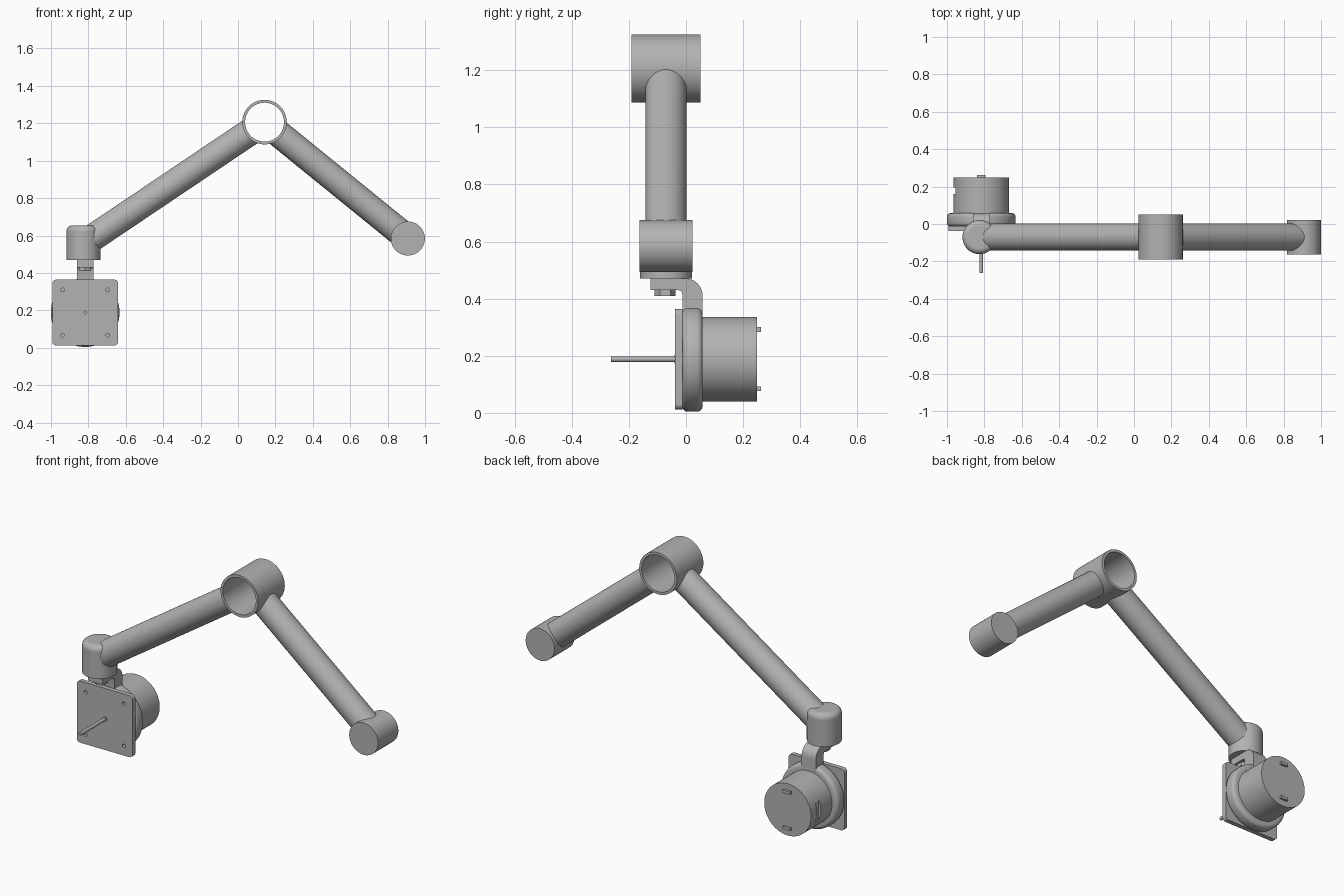
import bpy, bmesh, math
from mathutils import Vector

if "Cube" in bpy.data.objects:
    bpy.data.objects.remove(bpy.data.objects["Cube"], do_unlink=True)

GREY = (0.45, 0.45, 0.45, 1)
metal = bpy.data.materials.new("satin_grey_metal")
metal.use_nodes = True
metal.diffuse_color = GREY
metal.node_tree.nodes["Principled BSDF"].inputs["Base Color"].default_value = GREY


def finish(obj, name, bevel=0, segments=4):
    """Name, colour, optionally round, and smooth a part."""
    obj.name = name
    obj.data.materials.clear()
    obj.data.materials.append(metal)
    bpy.ops.object.select_all(action="DESELECT")
    obj.select_set(True)
    bpy.context.view_layer.objects.active = obj
    if bevel:
        mod = obj.modifiers.new("round", "BEVEL")
        mod.width, mod.segments = bevel, segments
        mod.limit_method = "ANGLE"
        bpy.ops.object.modifier_apply(modifier=mod.name)
    bpy.ops.object.shade_smooth_by_angle(angle=math.radians(35))
    return obj


def rod(name, start, end, radius, sides=64, bevel=0):
    """Cylinder running between two points."""
    a, b = Vector(start), Vector(end)
    bpy.ops.mesh.primitive_cylinder_add(
        vertices=sides, radius=radius, depth=(b - a).length, location=(a + b) / 2,
        rotation=(b - a).to_track_quat("Z", "Y").to_euler())
    return finish(bpy.context.object, name, bevel)


def box(name, lo, hi):
    lo, hi = Vector(lo), Vector(hi)
    bpy.ops.mesh.primitive_cube_add(size=1, location=(lo + hi) / 2)
    obj = bpy.context.object
    obj.scale = hi - lo
    bpy.ops.object.transform_apply(location=False, rotation=False, scale=True)
    return finish(obj, name)


def extrude(name, points, axis, lo, hi):
    """Prism from a 2D outline, extruded along x or y."""
    bm = bmesh.new()
    place = (lambda u, v: (lo, u, v)) if axis == 0 else (lambda u, v: (u, lo, v))
    face = bm.faces.new([bm.verts.new(place(u, v)) for u, v in points])
    move = Vector((hi - lo, 0, 0)) if axis == 0 else Vector((0, hi - lo, 0))
    new = bmesh.ops.extrude_face_region(bm, geom=[face])["geom"]
    bmesh.ops.translate(bm, vec=move, verts=[g for g in new if isinstance(g, bmesh.types.BMVert)])
    bmesh.ops.recalc_face_normals(bm, faces=bm.faces)
    mesh = bpy.data.meshes.new(name)
    bm.to_mesh(mesh)
    bm.free()
    obj = bpy.data.objects.new(name, mesh)
    bpy.context.collection.objects.link(obj)
    return finish(obj, name)


def arc(cu, cv, r, start, end, steps=8):
    """Points on an arc, angles in degrees."""
    angles = [math.radians(start + (end - start) * i / steps) for i in range(steps + 1)]
    return [(cu + r * math.cos(t), cv + r * math.sin(t)) for t in angles]


def cut(obj, cutter):
    cutter.hide_render = True
    mod = obj.modifiers.new("cut", "BOOLEAN")
    mod.operation, mod.solver, mod.object = "DIFFERENCE", "EXACT", cutter
    bpy.context.view_layer.objects.active = obj
    bpy.ops.object.modifier_apply(modifier=mod.name)
    bpy.data.objects.remove(cutter, do_unlink=True)
    finish(obj, obj.name)


# Elbow: open sleeve with two arms, trimmed by its bore
ARM_Y = -0.07
hub = (0.142, ARM_Y, 1.206)
wrist = (-0.826, ARM_Y, 0.555)
foot = (0.908, ARM_Y, 0.584)
sleeve = rod("elbow_sleeve", (hub[0], -0.19, hub[2]), (hub[0], 0.05, hub[2]), 0.119)
long_arm = rod("long_arm", wrist, hub, 0.0725)
short_arm = rod("short_arm", foot, hub, 0.0725)
for part in (sleeve, long_arm, short_arm):
    cut(part, rod("bore", (hub[0], -0.4, hub[2]), (hub[0], 0.3, hub[2]), 0.104))

# End joints: a sideways drum and an upright cap with a rounded top
rod("end_drum", (foot[0], -0.162, foot[2]), (foot[0], 0.022, foot[2]), 0.091)
cap = rod("wrist_cap", (wrist[0], ARM_Y, 0.47), (wrist[0], ARM_Y, 0.654), 0.091)
bm = bmesh.new()
bm.from_mesh(cap.data)
rim = [e for e in bm.edges if all(v.co.z > 0 for v in e.verts)]
bmesh.ops.bevel(bm, geom=rim, offset=0.03, segments=6, profile=0.5, affect="EDGES")
bm.to_mesh(cap.data)
bm.free()
finish(cap, "wrist_cap")

# Hanging bracket bent down to the motor, with its fixing nut
MX, MZ = -0.817, 0.188
outline = ([(-0.124, 0.43), (-0.124, 0.471)] + arc(-0.002, 0.411, 0.06, 90, 0)
           + [(0.058, 0.3), (-0.013, 0.3)] + arc(-0.028, 0.415, 0.015, 0, 90, 4))
extrude("motor_bracket", outline, 0, MX - 0.045, MX + 0.045)
rod("bracket_nut", (MX, -0.073, 0.41), (MX, -0.073, 0.44), 0.037, 6)

# Square mounting plate with rounded corners and four screw holes
HALF, R = 0.176, 0.02
corners = []
for sx, sz, angle in ((1, 1, 0), (-1, 1, 90), (-1, -1, 180), (1, -1, 270)):
    corners += arc(MX + sx * (HALF - R), MZ + sz * (HALF - R), R, angle, angle + 90, 5)
plate = extrude("mounting_plate", corners, 1, -0.038, -0.012)
for sx in (-1, 1):
    for sz in (-1, 1):
        x, z = MX + sx * 0.121, MZ + sz * 0.121
        cut(plate, rod("hole", (x, -0.1, z), (x, -0.014, z), 0.01, 16))

# Motor: rounded flange, can with a side slot, shaft and terminals
rod("motor_flange", (MX, -0.013, MZ), (MX, 0.058, MZ), 0.184, bevel=0.02)
can = rod("motor_can", (MX, 0.04, MZ), (MX, 0.248, MZ), 0.148)
cut(can, box("slot", (MX - 0.2, 0.16, MZ - 0.055), (MX - 0.134, 0.195, MZ + 0.055)))
rod("motor_shaft", (MX, -0.262, MZ), (MX, -0.02, MZ), 0.01, 24)
rod("shaft_collar", (MX, -0.041, MZ), (MX, -0.02, MZ), 0.015, 24)
for side in (-1, 1):
    z = MZ + side * 0.104
    box("motor_terminal", (MX - 0.023, 0.24, z - 0.008), (MX + 0.023, 0.262, z + 0.008))
